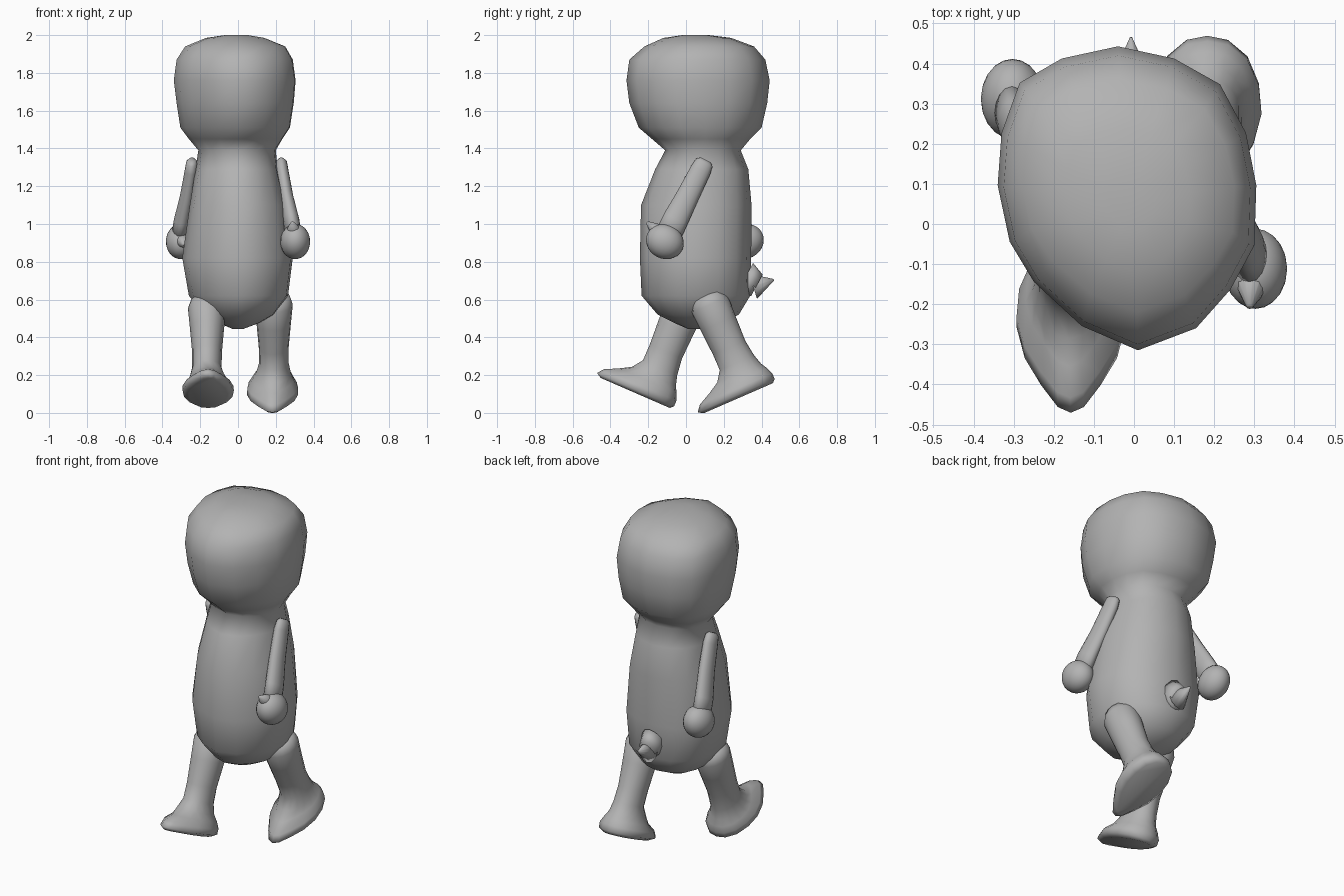
import bpy, bmesh, math
from mathutils import Matrix, Vector

if "Cube" in bpy.data.objects:
    bpy.data.objects.remove(bpy.data.objects["Cube"])

grey = bpy.data.materials.new("plain grey")
grey.diffuse_color = (0.45, 0.45, 0.45, 1)
grey.use_nodes = True
grey.node_tree.nodes["Principled BSDF"].inputs["Base Color"].default_value = grey.diffuse_color

# Unit cross-sections, 16 points from the front (-y) anticlockwise
HEAD = [Vector(p) for p in [
    (.085, -1), (.535, -.854), (.80, -.60), (.985, -.31), (1, .086), (.92, .43), (.72, .75),
    (.364, .92), (-.07, 1), (-.504, .92), (-.83, .76), (-.97, .43), (-1, .086),
    (-.907, -.285), (-.72, -.55), (-.35, -.84)]]
ROUND = [Vector((math.sin(i * math.pi / 8), -math.cos(i * math.pi / 8))) for i in range(16)]
half = [(0, -1), (.24, -.93), (.55, -.66), (.85, -.33), (1, .05),
        (.95, .42), (.74, .75), (.38, .95), (0, 1)]
FOOT = [Vector(p) for p in half + [(-x, y) for x, y in half[-2:0:-1]]]


def finish(name, bm, matrix=Matrix()):
    bm.transform(matrix)
    bmesh.ops.recalc_face_normals(bm, faces=bm.faces)
    mesh = bpy.data.meshes.new(name)
    bm.to_mesh(mesh)
    bm.free()
    mesh.materials.append(grey)
    for p in mesh.polygons:
        p.use_smooth = True
    ob = bpy.data.objects.new(name, mesh)
    bpy.context.collection.objects.link(ob)
    return ob


def loft(bm, rings, outline):
    """Skin stacked rings (z, x0, x1, y0, y1); outline(z) gives the unit shape."""
    prev = None
    for k, (z, x0, x1, y0, y1) in enumerate(rings):
        vs = [bm.verts.new(((x0 + x1) / 2 + p.x * (x1 - x0) / 2,
                            (y0 + y1) / 2 + p.y * (y1 - y0) / 2, z)) for p in outline(z)]
        if prev:
            for i in range(len(vs)):
                j = (i + 1) % len(vs)
                bm.faces.new((prev[i], prev[j], vs[j], vs[i]))
        if k in (0, len(rings) - 1):
            bm.faces.new(vs)
        prev = vs


def spike(bm, start, tip, r0, r1):
    """Tapered cone between two points."""
    a, b = Vector(start), Vector(tip)
    rot = (b - a).to_track_quat('Z', 'Y').to_matrix().to_4x4()
    bmesh.ops.create_cone(bm, cap_ends=True, segments=12, radius1=r0, radius2=r1,
                          depth=(b - a).length, matrix=Matrix.Translation((a + b) / 2) @ rot)


def swing(x, y, z, degrees):
    return Matrix.Translation((x, y, z)) @ Matrix.Rotation(math.radians(degrees), 4, 'X')


# Head and torso in one skin
def body_outline(z):
    t = 1 if z > 1.42 else 0.65
    return [h * t + r * (1 - t) for h, r in zip(HEAD, ROUND)]


bm = bmesh.new()
loft(bm, [(.445, -.03, .03, .01, .08), (.475, -.10, .11, -.06, .19), (.52, -.18, .19, -.15, .28),
          (.62, -.26, .265, -.235, .34), (.82, -.295, .29, -.244, .345),
          (1.1, -.255, .255, -.238, .347), (1.29, -.225, .21, -.163, .33),
          (1.39, -.21, .20, -.11, .29), (1.45, -.26, .235, -.18, .34),
          (1.51, -.305, .275, -.25, .40), (1.64, -.325, .295, -.30, .43),
          (1.76, -.34, .305, -.315, .443), (1.87, -.325, .29, -.30, .42),
          (1.94, -.28, .25, -.22, .36), (1.985, -.17, .14, -.12, .24),
          (2.0, -.07, .05, -.02, .12)], body_outline)
finish("head_and_torso", bm)

# Short pointed tail, narrower than tall
bm = bmesh.new()
spike(bm, (-.01, .31, .71), (-.01, .375, .675), .095, .065)
spike(bm, (-.01, .355, .67), (-.01, .465, .705), .07, .004)
finish("tail", bm, Matrix.Scale(.75, 4, (1, 0, 0)))

for side, label in ((1, "right"), (-1, "left")):
    mirror = Matrix.Scale(side, 4, (1, 0, 0))
    is_left = side < 0

    # Arm hangs from the shoulder, then swings
    bm = bmesh.new()
    loft(bm, [(.01, .212, .245, -.03, .03), (-.005, .20, .26, -.048, .048),
              (-.05, .198, .267, -.055, .055), (-.20, .215, .292, -.060, .060),
              (-.34, .238, .324, -.070, .066), (-.45, .25, .34, -.07, .07)], lambda z: ROUND)
    finish(label + "_arm", bm, swing(-.015 * is_left, .10, 1.33, -26.6 * side) @ mirror)

    # Hand with a pointed thumb
    bm = bmesh.new()
    bmesh.ops.create_uvsphere(bm, u_segments=20, v_segments=14, radius=1,
                              matrix=Matrix.Translation((.303, 0, -.473))
                              @ Matrix.Diagonal((.079, .102, .091, 1)))
    spike(bm, (.298, -.02, -.45), (.288, -.13, -.425), .062, .008)
    finish(label + "_hand", bm, swing(0, .10, 1.33, -26.6 * side) @ mirror)

    # Leg and foot, swung opposite to the arm
    bm = bmesh.new()
    loft(bm, [(-.685, .08, .285, -.235, .165), (-.668, .047, .318, -.262, .182),
              (-.635, .05, .318, -.235, .182), (-.60, .075, .295, -.165, .168),
              (-.565, .095, .28, -.105, .148), (-.51, .112, .268, -.066, .132),
              (-.42, .11, .268, -.066, .12), (-.28, .098, .28, -.075, .125),
              (-.17, .09, .29, -.08, .13), (-.125, .11, .275, -.055, .11),
              (-.11, .15, .24, -.01, .07)], lambda z: FOOT if z < -.58 else ROUND)
    finish(label + "_leg", bm, swing(.025 * is_left, .036, .72, 23.5 * side) @ mirror)
